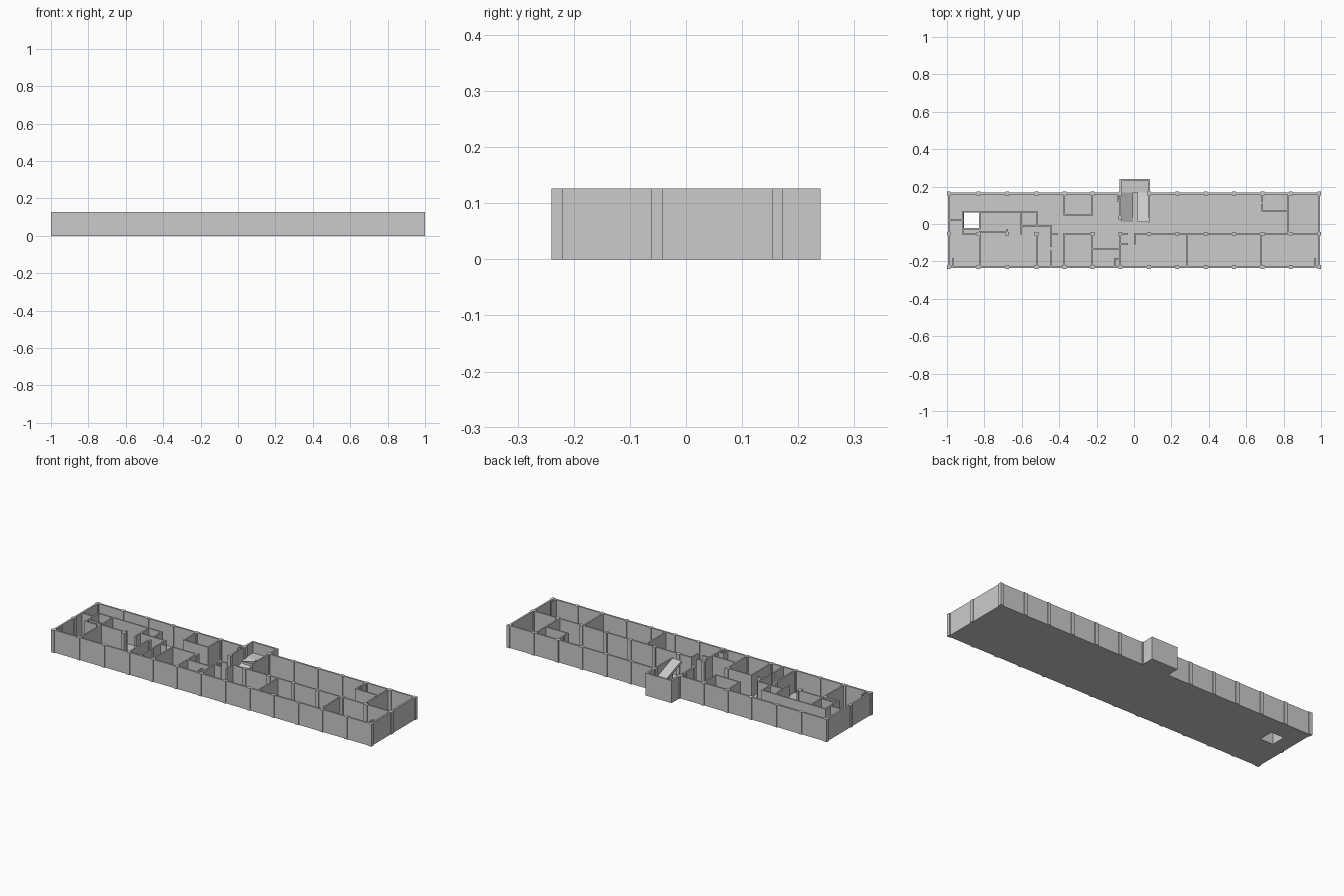
import bpy, bmesh

if "Cube" in bpy.data.objects:
    bpy.data.objects.remove(bpy.data.objects["Cube"])

H = 0.126      # wall height
SLAB = 0.004   # floor thickness
T = 0.008      # inner wall thickness
YF, YM, YB = -0.23, -0.052, 0.163   # column rows: front, middle, back
YT = 0.235                          # tower back wall
COLS = [-0.99, -0.832, -0.677, -0.521, -0.372, -0.222, -0.073] + \
       [0.08 + 0.1517 * i for i in range(7)]
XL, XR = COLS[0], COLS[-1]
TL, TR = COLS[6], COLS[7]


def add_box(bm, x0, x1, y0, y1, z0, z1):
    v = [bm.verts.new((x, y, z)) for z in (z0, z1)
         for x, y in ((x0, y0), (x1, y0), (x1, y1), (x0, y1))]
    bm.faces.new(v[3::-1])
    bm.faces.new(v[4:])
    for i in range(4):
        j = (i + 1) % 4
        bm.faces.new((v[i], v[j], v[j + 4], v[i + 4]))


def finish(name, bm):
    bmesh.ops.recalc_face_normals(bm, faces=bm.faces)
    me = bpy.data.meshes.new(name)
    bm.to_mesh(me)
    bm.free()
    ob = bpy.data.objects.new(name, me)
    bpy.context.collection.objects.link(ob)
    return ob


def walls(name, runs, t):
    """Straight axis-aligned wall runs given as (x0, y0, x1, y1)."""
    bm = bmesh.new()
    for x0, y0, x1, y1 in runs:
        add_box(bm, min(x0, x1) - t / 2, max(x0, x1) + t / 2,
                min(y0, y1) - t / 2, max(y0, y1) + t / 2, SLAB, H)
    return finish(name, bm)


def prism(name, pts, vec):
    bm = bmesh.new()
    f = bm.faces.new([bm.verts.new(p) for p in pts])
    ext = bmesh.ops.extrude_face_region(bm, geom=[f])
    bmesh.ops.translate(bm, vec=vec, verts=[
        g for g in ext["geom"] if isinstance(g, bmesh.types.BMVert)])
    return finish(name, bm)


# Floor slab with tower bump and shaft opening
e = 0.005
floor = prism("floor", [(x, y, 0) for x, y in (
    (XL - e, YF - e), (XR + e, YF - e), (XR + e, YB + e), (TR + e, YB + e),
    (TR + e, YT + e), (TL - e, YT + e), (TL - e, YB + e), (XL - e, YB + e))],
    (0, 0, SLAB))
bm = bmesh.new()
add_box(bm, -0.91, -0.83, -0.022, 0.062, -0.1, 0.1)
cutter = finish("shaft_cutter", bm)
cutter.hide_render = True
cutter.hide_set(True)
cut = floor.modifiers.new("shaft_hole", 'BOOLEAN')
cut.operation = 'DIFFERENCE'
cut.object = cutter

# Outer walls and stair tower walls
walls("outer_walls", [
    (XL, YF, XR, YF), (XL, YF, XL, YB), (XR, YF, XR, YB),
    (XL, YB, TL, YB), (TR, YB, XR, YB),
    (TL, YB, TL, YT), (TR, YB, TR, YT), (TL, YT, TR, YT)], 0.01)

# Columns along three rows
bm = bmesh.new()
c = 0.01
spots = [(x, y) for x in COLS for y in (YF, YM, YB)] + [(TL, 0.035)]
for x, y in spots:
    if (x, y) != (COLS[4], YM):
        add_box(bm, x - c, x + c, y - c, y + c, 0, H)
finish("columns", bm)

# Left wing rooms around the shaft
walls("left_partitions", [
    (XL, 0.02, -0.915, 0.02), (-0.915, 0.065, -0.521, 0.065),
    (-0.915, YM, -0.915, 0.065), (-0.826, -0.026, -0.826, 0.065),
    (-0.915, -0.026, -0.826, -0.026), (-0.915, YM, -0.826, YM),
    (-0.826, -0.041, -0.677, -0.041), (-0.677, YM, -0.677, -0.03),
    (-0.826, -0.041, -0.826, YF),
    (-0.602, 0.065, -0.602, YM), (-0.521, 0.065, -0.521, -0.01),
    (-0.602, -0.01, -0.446, -0.01), (-0.446, -0.01, -0.446, -0.12),
    (-0.446, -0.145, -0.446, YF), (-0.446, -0.056, -0.41, -0.056),
    (-0.521, YM, -0.521, YF)], T)

# Central rooms
walls("centre_partitions", [
    (-0.372, YB, -0.372, 0.05), (-0.222, YB, -0.222, 0.05),
    (-0.372, 0.05, -0.222, 0.05),
    (-0.372, YM, -0.372, YF), (-0.222, YM, -0.222, YF),
    (-0.372, YM, -0.222, YM), (-0.222, -0.132, TL, -0.132),
    (TL, YB, TL, 0.035), (TL, YM, TL, YF),
    (TL, YM, -0.035, YM), (TL, -0.105, -0.035, -0.105),
    (-0.102, -0.185, TL, -0.185), (-0.102, -0.185, -0.102, YF),
    (-0.088, 0.125, TL, 0.125), (-0.088, 0.125, -0.088, YB),
    (TR, YB, TR, 0.012)], T)

# Right wing rooms
walls("right_partitions", [
    (0.003, YM, XR, YM), (0.003, YM, 0.003, -0.105),
    (0.286, YM, 0.286, YF), (0.677, YM, 0.677, YF),
    (0.826, YB, 0.826, YM), (0.687, 0.071, 0.826, 0.071),
    (0.687, 0.071, 0.687, 0.105), (0.687, 0.122, 0.687, YB)], T)

# Small risers in the two front corners
for name, x in (("left_riser", -0.97), ("right_riser", 0.97)):
    walls(name, [(x, -0.185, x, YF)], T)

# Half-turn stair: two ramps and a landing
Y0, Y1, Z1 = 0.012, 0.168, 0.065
prism("lower_ramp", [(TL, Y0, SLAB), (TL, Y0 + 0.03, SLAB),
                     (TL, Y1, Z1 - 0.012), (TL, Y1, Z1)], (0.067, 0, 0))
prism("upper_ramp", [(0.02, Y0, H), (0.02, Y0, H - 0.016),
                     (0.02, Y1, Z1 - 0.012), (0.02, Y1, Z1)],
      (TR - 0.02, 0, 0))
bm = bmesh.new()
add_box(bm, TL, TR, Y1, YT, Z1 - 0.012, Z1)
finish("stair_landing", bm)
